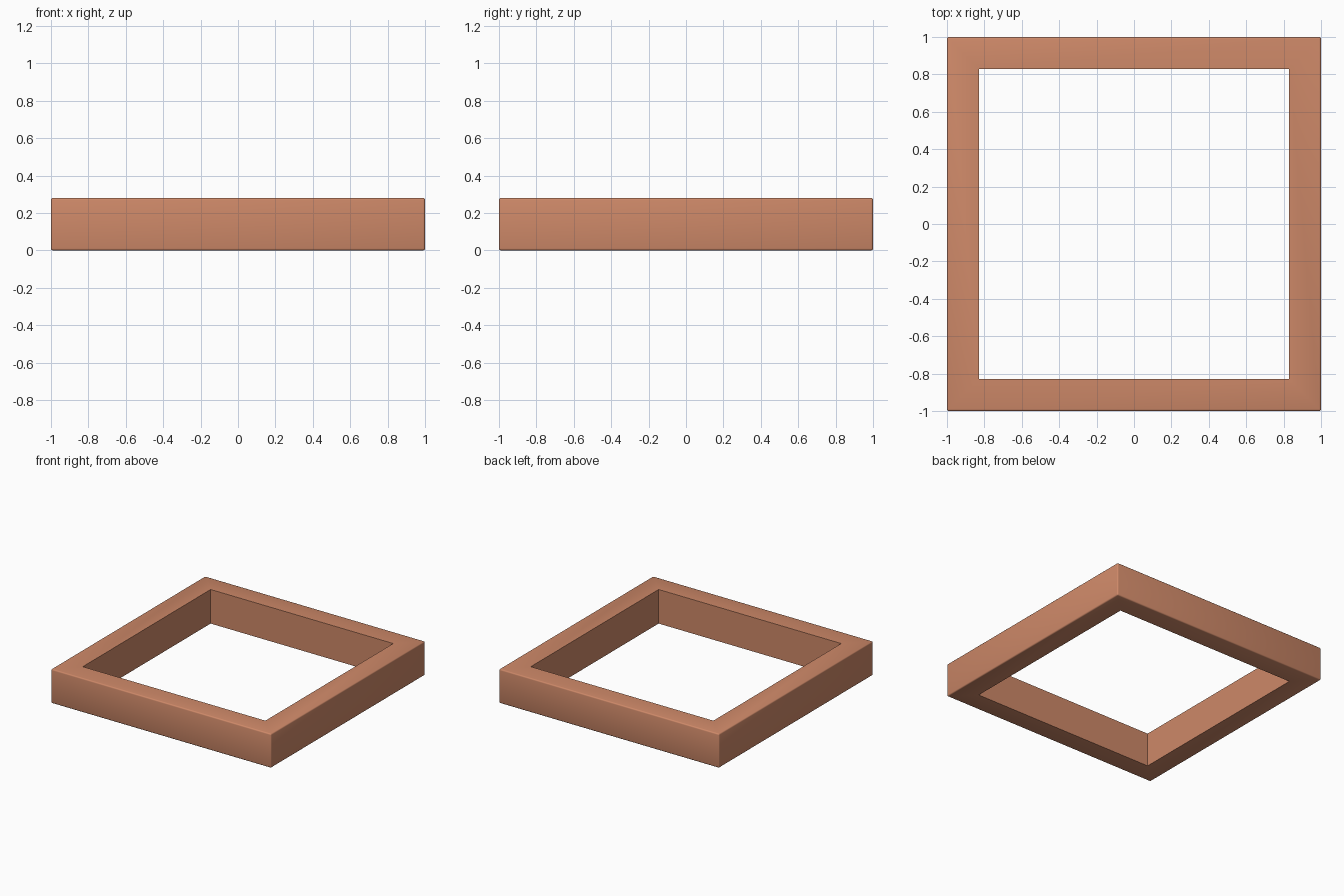
import bpy, bmesh

if "Cube" in bpy.data.objects:
    bpy.data.objects.remove(bpy.data.objects["Cube"])

OUTER, INNER, HEIGHT, EDGE = 1.0, 0.83, 0.28, 0.01
CORNERS = [(-1, -1), (1, -1), (1, 1), (-1, 1)]

# Square frame: sweep a rectangular section around the four corners
bm = bmesh.new()
section = [(OUTER, 0), (OUTER, HEIGHT), (INNER, HEIGHT), (INNER, 0)]
rings = [[bm.verts.new((sx * r, sy * r, z)) for r, z in section] for sx, sy in CORNERS]
for i in range(4):
    a, b = rings[i], rings[(i + 1) % 4]
    for j in range(4):
        k = (j + 1) % 4
        bm.faces.new((a[j], b[j], b[k], a[k]))
bmesh.ops.recalc_face_normals(bm, faces=bm.faces[:])

# Slightly round only the outside edges
outer_edges = [e for e in bm.edges
               if all(abs(v.co.x) > 0.99 and abs(v.co.y) > 0.99 for v in e.verts)]
bmesh.ops.bevel(bm, geom=outer_edges, offset=EDGE, segments=3, profile=0.5, affect='EDGES')

mesh = bpy.data.meshes.new("square_frame")
bm.to_mesh(mesh)
bm.free()
frame = bpy.data.objects.new("square_frame", mesh)
bpy.context.collection.objects.link(frame)

# Terracotta colour
mat = bpy.data.materials.new("terracotta")
mat.diffuse_color = (0.62, 0.25, 0.14, 1)
mat.use_nodes = True
mat.node_tree.nodes["Principled BSDF"].inputs["Base Color"].default_value = mat.diffuse_color
mesh.materials.append(mat)

bpy.context.view_layer.objects.active = frame
frame.select_set(True)
bpy.ops.object.shade_smooth_by_angle(angle=0.6)
